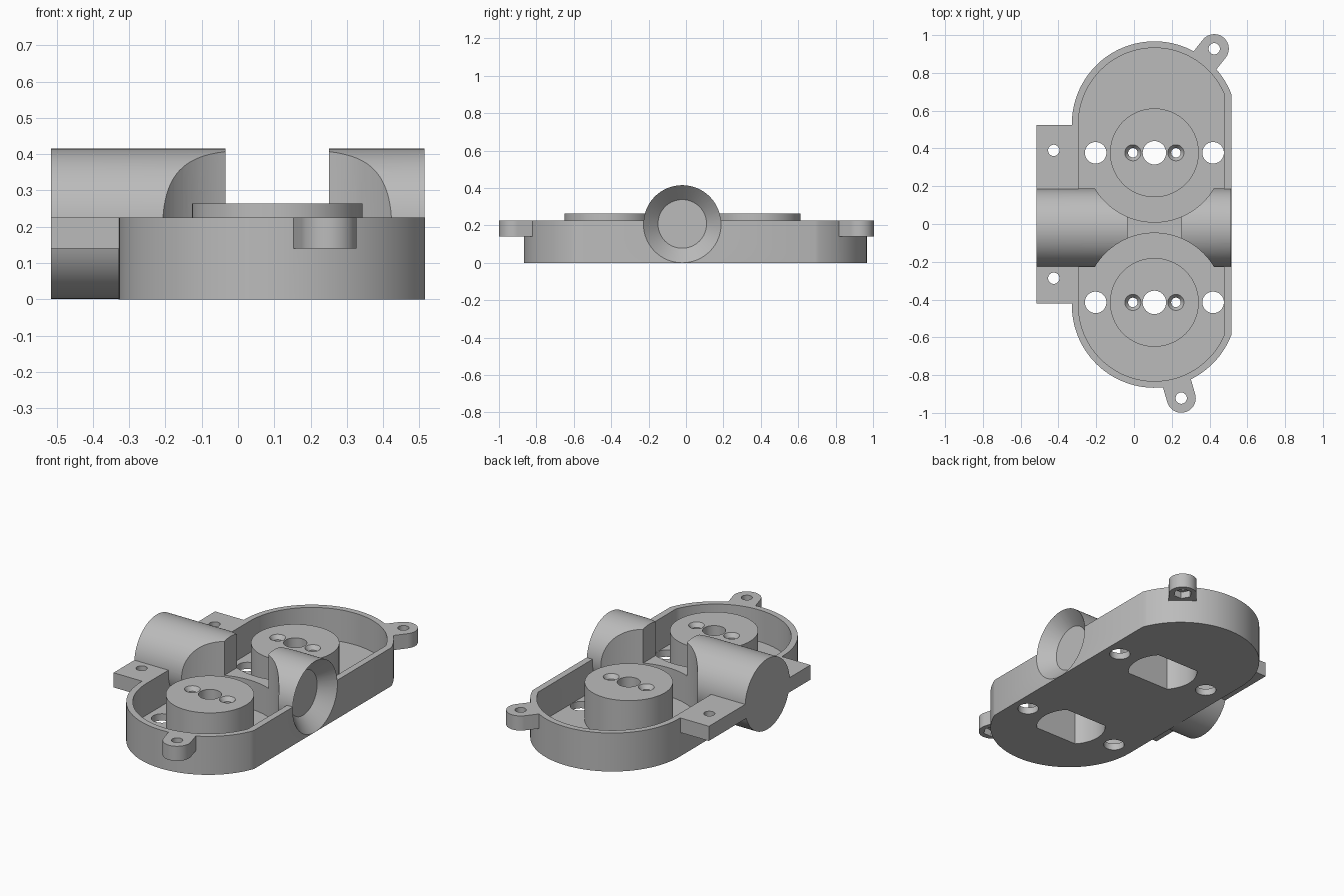
import bpy, bmesh
from math import sin, cos, pi, acos, atan2, radians
from mathutils import Matrix, Vector

cube = bpy.data.objects.get("Cube")
if cube:
    bpy.data.objects.remove(cube, do_unlink=True)

grey = bpy.data.materials.new("plain grey")
grey.use_nodes = True
colour = (0.5, 0.5, 0.5, 1)
grey.diffuse_color = colour
grey.node_tree.nodes["Principled BSDF"].inputs["Base Color"].default_value = colour

CX, TUBE_Y, TUBE_Z = 0.108, -0.02, 0.208   # main axis and tube axis
TOP, FLOOR = 0.226, 0.04
ARC_Y = (0.53, -0.43)                      # centres of the rounded ends
BOSS_Y = (0.377, -0.415)


def make(name, bm):
    bmesh.ops.recalc_face_normals(bm, faces=bm.faces)
    mesh = bpy.data.meshes.new(name)
    bm.to_mesh(mesh)
    bm.free()
    mesh.materials.append(grey)
    ob = bpy.data.objects.new(name, mesh)
    bpy.context.collection.objects.link(ob)
    return ob


def prism(name, pts, z0, z1, matrix=Matrix()):
    bm = bmesh.new()
    face = bm.faces.new([bm.verts.new((x, y, z0)) for x, y in pts])
    new = bmesh.ops.extrude_face_region(bm, geom=[face])["geom"]
    bmesh.ops.translate(bm, vec=(0, 0, z1 - z0),
                        verts=[v for v in new if isinstance(v, bmesh.types.BMVert)])
    bm.transform(matrix)
    return make(name, bm)


def arc(x, y, r, a0, a1, n=48):
    return [(x + r * cos(a0 + (a1 - a0) * i / n), y + r * sin(a0 + (a1 - a0) * i / n))
            for i in range(n + 1)]


def disc(name, x, y, r, z0, z1, n=64, matrix=Matrix()):
    return prism(name, arc(x, y, r, 0, 2 * pi, n)[:-1], z0, z1, matrix)


def box(name, x0, x1, y0, y1, z0, z1):
    return prism(name, [(x0, y0), (x1, y0), (x1, y1), (x0, y1)], z0, z1)


def cone(name, r1, r2, depth, matrix):
    bm = bmesh.new()
    bmesh.ops.create_cone(bm, cap_ends=True, segments=64, radius1=r1, radius2=r2,
                          depth=depth, matrix=matrix)
    return make(name, bm)


def outline(r, x_max):
    a = acos((x_max - CX) / r)
    return arc(CX, ARC_Y[0], r, a, pi) + arc(CX, ARC_Y[1], r, pi, 2 * pi - a)


def combine(tool, operation):
    mod = housing.modifiers.new(operation, "BOOLEAN")
    mod.operation, mod.solver, mod.object = operation, "EXACT", tool
    bpy.context.view_layer.objects.active = housing
    bpy.ops.object.modifier_apply(modifier=mod.name)
    bpy.data.objects.remove(tool, do_unlink=True)


def add(tool):
    combine(tool, "UNION")


def cut(tool):
    combine(tool, "DIFFERENCE")


# Tray with a flattened side
housing = prism("housing", outline(0.437, 0.515), 0, TOP)
cut(prism("tray_cavity", outline(0.402, 0.477), FLOOR, 1))

# Side flange and the cross tube; the tube frame maps local z to world x
add(box("side_flange", -0.515, -0.31, -0.42, 0.523, 0.14, TOP))
cut(box("flange_trim", -0.291, 0.1, -0.42, 0.523, FLOOR, 1))
along_x = Matrix(((0, 0, 1, 0), (1, 0, 0, TUBE_Y), (0, 1, 0, TUBE_Z), (0, 0, 0, 1)))
add(disc("cross_tube", 0, 0, 0.207, -0.515, 0.515, 96, along_x))

# Round clearances around both bosses and the open gap in the tube roof
for y in BOSS_Y:
    cut(disc("boss_clearance", CX, y, 0.367, FLOOR, 1, 128))
cut(box("roof_gap", -0.035, 0.251, -0.2, 0.16, TUBE_Z, 1))

# Pointed-roof bore with a flared mouth on the flat side
tilt = radians(35)
bore = arc(0, 0, 0.133, pi / 2 + tilt, 2.5 * pi - tilt, 64) + [(0, 0.133 / cos(tilt))]
cut(prism("bore", bore, -0.6, 0.6, along_x))
cut(cone("flared_mouth", 0.13, 0.21, 0.08, along_x @ Matrix.Translation((0, 0, 0.477))))

# Screw ears pointing outwards from the rounded ends
for (x, y), end in zip(((0.425, 0.928), (0.25, -0.922)), ARC_Y):
    turn = atan2(y - end, x - CX)
    reach = Vector((x - CX, y - end)).length
    r = 0.077
    pts = arc(reach, 0, r, -pi / 2, pi / 2, 32) + [(0.42, r), (0.42, -r)]
    place = Matrix.Translation((CX, end, 0)) @ Matrix.Rotation(turn, 4, "Z")
    add(prism("screw_ear", pts, 0.14, TOP, place))
    cut(disc("ear_hole", x, y, 0.03, 0, 1, 32))
    cut(disc("ear_nut_recess", x, y, 0.052, 0.1, 0.18, 6))

for y in (0.39, -0.287):
    cut(disc("flange_hole", -0.425, y, 0.03, 0, 1, 32))

# Bosses with a flat-sided pocket below and screw holes on top
for y in BOSS_Y:
    add(disc("boss", CX, y, 0.235, 0.02, 0.264, 96))
    flat = acos(0.13 / 0.19)
    half = pi / 2 - flat
    pocket = arc(CX, y, 0.19, -half, half, 24) + arc(CX, y, 0.19, pi - half, pi + half, 24)
    cut(prism("motor_pocket", pocket, -0.1, 0.2))
    cut(disc("shaft_hole", CX, y, 0.062, 0.1, 1, 48))
    for side in (-1, 1):
        x = CX + side * 0.114
        cut(disc("screw_hole", x, y, 0.025, 0.1, 1, 32))
        cut(cone("countersink", 0.022, 0.044, 0.03, Matrix.Translation((x, y, 0.251))))
        cut(disc("floor_hole", CX + side * 0.311, y, 0.057, -0.1, 0.1, 48))

# Smooth curved walls, crisp edges
bpy.ops.object.select_all(action="DESELECT")
housing.select_set(True)
bpy.context.view_layer.objects.active = housing
bpy.ops.object.shade_smooth_by_angle(angle=radians(30))
